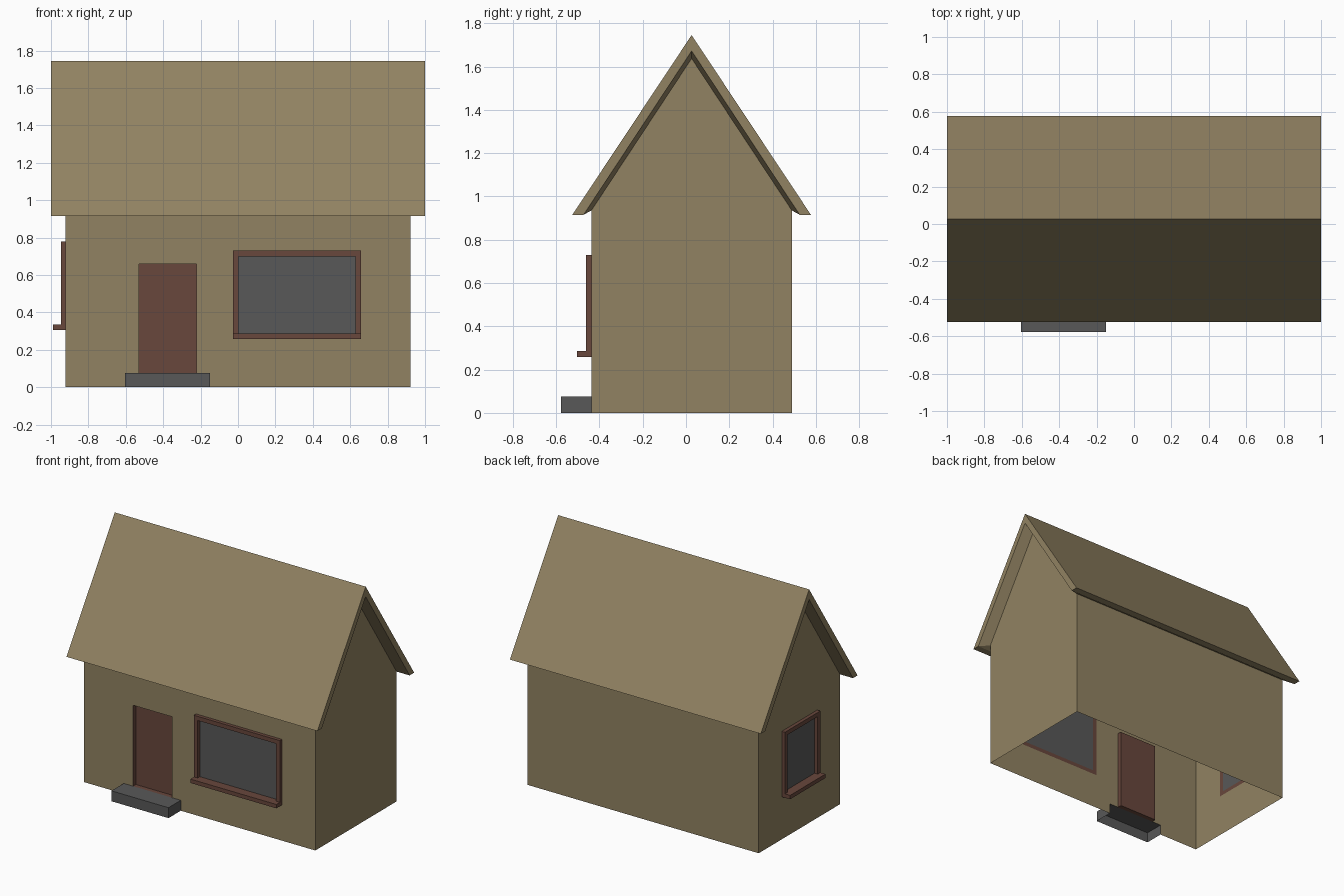
import bpy, bmesh

if "Cube" in bpy.data.objects:
    bpy.data.objects.remove(bpy.data.objects["Cube"])

# colours
def material(name, rgb):
    m = bpy.data.materials.new(name)
    m.diffuse_color = (*rgb, 1)
    m.use_nodes = True
    m.node_tree.nodes["Principled BSDF"].inputs["Base Color"].default_value = m.diffuse_color
    return m

TAN = material("tan", (0.285, 0.225, 0.122))
BROWN = material("red_brown", (0.138, 0.063, 0.045))
GREY = material("grey", (0.098, 0.098, 0.098))

C = 0.026            # centre line of the house in y
WX, WY = 0.922, 0.463  # wall half sizes
WZ, GABLE = 0.935, 1.637

# each wall maps (u to the right, depth outwards, z) to world space
front = lambda u, d, z: (u, C - WY - d, z)
back = lambda u, d, z: (-u, C + WY + d, z)
left = lambda u, d, z: (-WX - d, C - u, z)
right = lambda u, d, z: (WX + d, C + u, z)

def build(name, faces, mat, recalc=True, flip=False):
    bm = bmesh.new()
    for f in faces:
        bm.faces.new([bm.verts.new(p) for p in f])
    bmesh.ops.remove_doubles(bm, verts=bm.verts, dist=1e-5)
    if recalc:
        bmesh.ops.recalc_face_normals(bm, faces=bm.faces)
    if flip:
        bmesh.ops.reverse_faces(bm, faces=bm.faces)
    me = bpy.data.meshes.new(name)
    bm.to_mesh(me)
    bm.free()
    me.materials.append(mat)
    ob = bpy.data.objects.new(name, me)
    bpy.context.collection.objects.link(ob)
    return ob

def rect(wall, u0, u1, z0, z1, d=0):
    return [wall(u0, d, z0), wall(u1, d, z0), wall(u1, d, z1), wall(u0, d, z1)]

def box(wall, u0, u1, z0, z1, d0, d1, skip=()):
    a, b = rect(wall, u0, u1, z0, z1, d0), rect(wall, u0, u1, z0, z1, d1)
    faces = {"inner": a[::-1], "outer": b}
    for i, key in enumerate(("bottom", "right", "top", "left")):
        j = (i + 1) % 4
        faces[key] = [a[i], a[j], b[j], b[i]]
    return [f for k, f in faces.items() if k not in skip]

# wall sheet cut into a grid, leaving out the openings
def wall_faces(wall, half, holes=()):
    us = sorted({-half, half} | {v for h in holes for v in h[:2]})
    zs = sorted({0, WZ} | {v for h in holes for v in h[2:]})
    out = []
    for u0, u1 in zip(us, us[1:]):
        for z0, z1 in zip(zs, zs[1:]):
            u, z = (u0 + u1) / 2, (z0 + z1) / 2
            if not any(h[0] < u < h[1] and h[2] < z < h[3] for h in holes):
                out.append(rect(wall, u0, u1, z0, z1))
    return out

STEP = (-0.605, -0.15, 0, 0.075)
DOOR = (-0.53, -0.222, 0.075, 0.658)
FRONT_WIN = (-0.028, 0.658, 0.258, 0.73)
LEFT_WIN = (-0.2, 0.203, 0.306, 0.778)

def gable(wall):
    return [[wall(-WY, 0, WZ), wall(WY, 0, WZ), wall(0, 0, GABLE)]]

# walls (no floor)
build("front_wall", wall_faces(front, WX, (STEP, DOOR, FRONT_WIN)), TAN, False)
build("back_wall", wall_faces(back, WX), TAN, False)
build("left_wall", wall_faces(left, WY, (LEFT_WIN,)) + gable(left), TAN, False)
build("right_wall", wall_faces(right, WY) + gable(right), TAN, False)

# roof: outer slopes, end bands, and soffits tapering in to the walls
roof = []
for s in (-1, 1):
    eave, inner, wall_top = (s * 0.551, 0.915), (s * 0.4995, 0.915), (s * WY, WZ)
    P = lambda x, p: (x, C + p[0], p[1])
    strips = (((1, (0, 1.745)), (1, eave)), ((1, eave), (1, inner)),
              ((1, inner), (WX, wall_top)))
    for (xa, a), (xb, b) in strips:
        roof.append([P(-xa, a), P(xa, a), P(xb, b), P(-xb, b)])
    for e in (-1, 1):
        roof.append([P(e, (0, 1.745)), P(e, eave), P(e, inner), P(e, (0, 1.672))])
        roof.append([P(e, (0, 1.672)), P(e, inner), P(e * WX, wall_top),
                     P(e * WX, (0, GABLE))])
build("roof", roof, TAN)

# recessed door and door step
build("door", box(front, *DOOR, -0.032, 0, ("outer",)), BROWN, True, True)
build("door_step", box(front, *STEP, 0, 0.14, ("inner", "bottom")), GREY)

# windows: raised frame, deeper sill, glass level with the wall
def window(name, wall, hole):
    u0, u1, z0, z1 = hole
    t, d = 0.03, 0.025
    zs = z0 + 0.028
    faces = box(wall, u0, u1, z0, zs, 0, 0.066)
    faces += box(wall, u0, u0 + t, zs, z1, 0, d, ("bottom",))
    faces += box(wall, u1 - t, u1, zs, z1, 0, d, ("bottom",))
    faces += box(wall, u0 + t, u1 - t, z1 - t, z1, 0, d, ("left", "right"))
    build(name + "_frame", faces, BROWN, False)
    build(name + "_glass", [rect(wall, u0 + t, u1 - t, zs, z1 - t)], GREY, False)

window("front_window", front, FRONT_WIN)
window("left_window", left, LEFT_WIN)
